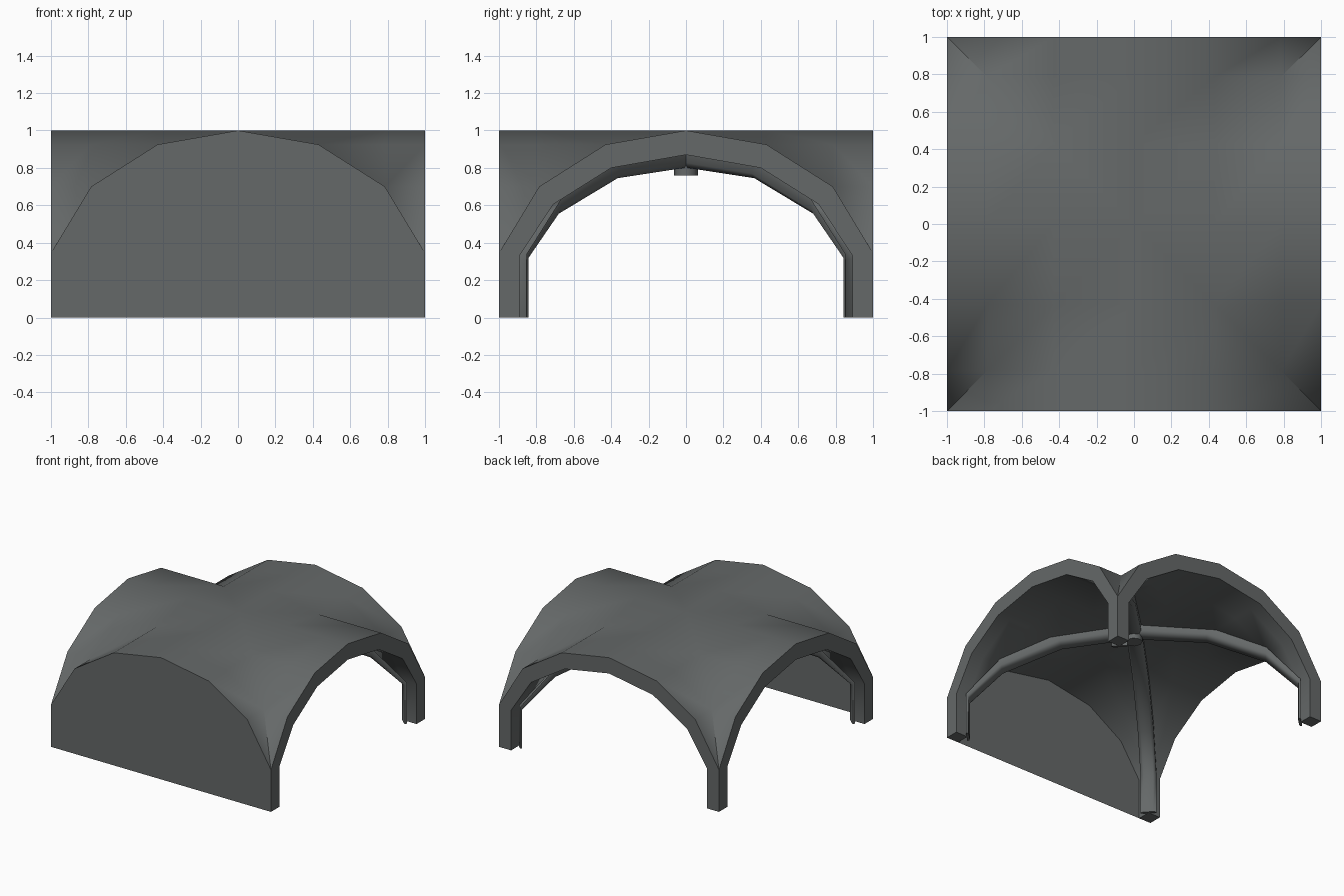
import bpy, bmesh, math

if "Cube" in bpy.data.objects:
    bpy.data.objects.remove(bpy.data.objects["Cube"])

stone = bpy.data.materials.new("dark_grey_stone")
stone.diffuse_color = (0.13, 0.14, 0.14, 1)
stone.use_nodes = True
stone.node_tree.nodes["Principled BSDF"].inputs["Base Color"].default_value = stone.diffuse_color

# Half profiles (distance from centre, height), foot to crown
OUTER = [(1, 0), (1, .345), (.785, .70), (.43, .925), (0, 1)]
INNER = [(.89, 0), (.89, .33), (.71, .605), (.40, .80), (0, .87)]
DIAG = [(.88, 0), (.88, .31), (.705, .555), (.39, .745), (0, .805)]


def full(half):
    return [(-a, z) for a, z in half] + [(a, z) for a, z in half[-2::-1]]


def finish(name, bm, angle):
    bmesh.ops.remove_doubles(bm, verts=bm.verts, dist=1e-4)
    bmesh.ops.recalc_face_normals(bm, faces=bm.faces)
    mesh = bpy.data.meshes.new(name)
    bm.to_mesh(mesh)
    bm.free()
    ob = bpy.data.objects.new(name, mesh)
    bpy.context.collection.objects.link(ob)
    mesh.materials.append(stone)
    bpy.ops.object.select_all(action='DESELECT')
    ob.select_set(True)
    bpy.context.view_layer.objects.active = ob
    bpy.ops.object.shade_smooth_by_angle(angle=math.radians(angle))
    return ob


def quad(bm, *pts):
    return bm.faces.new([bm.verts.new(p) for p in pts])


def groin(bm, prof, skip_corners):
    """Two faceted barrels crossing, folded along the diagonals."""
    n = len(prof)
    grid = [[bm.verts.new((x, y, max(zx, zy))) for y, zy in prof] for x, zx in prof]
    for i in range(n - 1):
        for j in range(n - 1):
            if skip_corners and i in (0, n - 2) and j in (0, n - 2):
                continue
            a, b, c, d = grid[i][j], grid[i + 1][j], grid[i + 1][j + 1], grid[i][j + 1]
            if i == j:
                faces = ((a, b, c), (a, c, d))
            elif i + j == n - 2:
                faces = ((a, b, d), (b, c, d))
            else:
                faces = ((a, b, c, d),)
            for f in faces:
                bm.faces.new(f)


# Thick vault: outer skin, inner skin, edge rims and corner posts in one solid
bm = bmesh.new()
groin(bm, full(OUTER)[1:-1], False)
inner = full(INNER)[1:-1]
groin(bm, [(-1, .33)] + inner + [(1, .33)], True)
rim = list(zip(full(OUTER), full(INNER)))
for place in (lambda t, z: (1, t, z), lambda t, z: (-1, t, z),
              lambda t, z: (t, 1, z), lambda t, z: (t, -1, z)):
    for (o1, i1), (o2, i2) in zip(rim, rim[1:]):
        quad(bm, place(*o1), place(*o2), place(*i2), place(*i1))
p = .89
for sx in (1, -1):
    for sy in (1, -1):
        quad(bm, (sx * p, sy * p, 0), (sx, sy * p, 0), (sx, sy * p, .33), (sx * p, sy * p, .33))
        quad(bm, (sx * p, sy * p, 0), (sx * p, sy, 0), (sx * p, sy, .33), (sx * p, sy * p, .33))
        quad(bm, (sx * p, sy * p, 0), (sx, sy * p, 0), (sx, sy, 0), (sx * p, sy, 0))
finish("vault_shell", bm, 60)

# Closed front wall filling the front arch
bm = bmesh.new()
bm.faces.new([bm.verts.new((x, -1, z)) for x, z in full(INNER)])
wall = finish("front_wall", bm, 40)
if wall.data.polygons[0].normal.y > 0:
    wall.data.flip_normals()

# Diagonal ribs under the groins: section is (sideways, depth fraction)
k = math.sqrt(.5)
section = [(-.06, -.5), (-.06, .55), (-.035, 1), (.035, 1), (.06, .55), (.06, -.5)]
for g, name in ((1, "diagonal_rib_a"), (-1, "diagonal_rib_b")):
    bm = bmesh.new()
    rings = []
    for (a, z), (b, w) in zip(full(INNER), full(DIAG)):
        ring = []
        for s, d in section:
            t = a + (b - a) * d
            ring.append(bm.verts.new((t - s * k, g * (t + s * k), z + (w - z) * d)))
        rings.append(ring)
    for r, q in zip(rings, rings[1:]):
        for i in range(len(section) - 1):
            bm.faces.new((r[i], r[i + 1], q[i + 1], q[i]))
    bm.faces.new(rings[0])
    bm.faces.new(rings[-1])
    finish(name, bm, 60)

# Boss hanging where the diagonal ribs cross
bm = bmesh.new()
bmesh.ops.create_cone(bm, cap_ends=True, segments=8, radius1=.063, radius2=.063, depth=.08)
bmesh.ops.translate(bm, verts=bm.verts, vec=(0, 0, .80))
finish("centre_boss", bm, 50)
